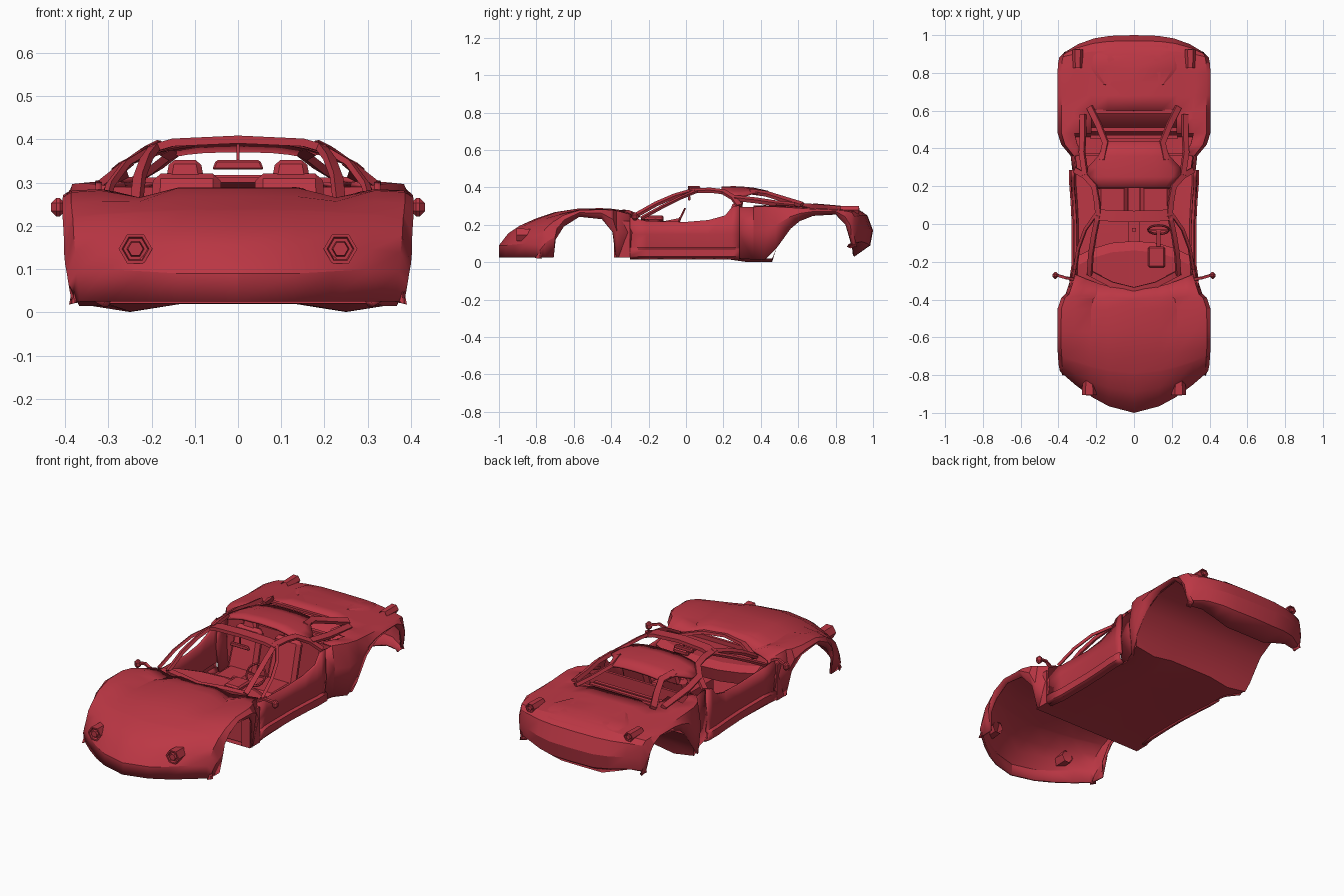
import bpy, bmesh, math
from mathutils import Vector, Matrix

if "Cube" in bpy.data.objects:
    bpy.data.objects.remove(bpy.data.objects["Cube"])

red = bpy.data.materials.new("body red")
red.diffuse_color = (0.50, 0.038, 0.058, 1)
red.use_nodes = True
red.node_tree.nodes["Principled BSDF"].inputs["Base Color"].default_value = red.diffuse_color


def finish(name, bm, thick=0, mirror=False, angle=25):
    """Turn a bmesh into a named object with outward normals."""
    bmesh.ops.remove_doubles(bm, verts=bm.verts, dist=0.0005)
    bmesh.ops.recalc_face_normals(bm, faces=bm.faces)
    if thick:
        c = Vector((0, sum(v.co.y for v in bm.verts) / len(bm.verts), 0.1))
        if sum(f.normal.dot(f.calc_center_median() - c) * f.calc_area() for f in bm.faces) < 0:
            bmesh.ops.reverse_faces(bm, faces=bm.faces)
    me = bpy.data.meshes.new(name)
    bm.to_mesh(me)
    bm.free()
    ob = bpy.data.objects.new(name, me)
    bpy.context.collection.objects.link(ob)
    me.materials.append(red)
    if thick:
        m = ob.modifiers.new("thickness", 'SOLIDIFY')
        m.thickness, m.offset = thick, -1
    if mirror:
        ob.modifiers.new("mirror", 'MIRROR')
    bpy.ops.object.select_all(action='DESELECT')
    ob.select_set(True)
    bpy.context.view_layer.objects.active = ob
    bpy.ops.object.shade_smooth_by_angle(angle=math.radians(angle))
    return ob


def grid(rows, keep=lambda i, j: True):
    bm = bmesh.new()
    vs = [[bm.verts.new(p) for p in r] for r in rows]
    for i in range(len(vs) - 1):
        for j in range(len(vs[0]) - 1):
            if keep(i, j):
                bm.faces.new((vs[i][j], vs[i + 1][j], vs[i + 1][j + 1], vs[i][j + 1]))
    return bm


def block(name, lo, hi, mirror=False, taper=1.0, rot=0, bevel=0.0):
    bm = bmesh.new()
    lo, hi = Vector(lo), Vector(hi)
    bmesh.ops.create_cube(bm, size=1)
    for v in bm.verts:
        k = taper if v.co.z > 0 else 1
        v.co = Vector((v.co.x * (hi.x - lo.x) * k, v.co.y * (hi.y - lo.y), v.co.z * (hi.z - lo.z)))
    if bevel:
        bmesh.ops.bevel(bm, geom=bm.edges[:], offset=bevel, segments=1, affect='EDGES')
    bmesh.ops.rotate(bm, verts=bm.verts, cent=(0, 0, 0), matrix=Matrix.Rotation(rot, 3, 'X'))
    bmesh.ops.translate(bm, verts=bm.verts, vec=(lo + hi) / 2)
    return finish(name, bm, mirror=mirror)


def bar(name, pts, w, t, mirror=True):
    """Sweep a flat rectangular section along a path."""
    bm = bmesh.new()
    pts = [Vector(p) for p in pts]
    rings = []
    for i, p in enumerate(pts):
        d = (pts[min(i + 1, len(pts) - 1)] - pts[max(i - 1, 0)]).normalized()
        up = Vector((0.5, 0, 1)) if mirror else Vector((0, 0, 1))
        s = d.cross(up).normalized()
        n = s.cross(d).normalized()
        rings.append([bm.verts.new(p + s * a * w / 2 + n * b * t / 2)
                      for a, b in ((-1, -1), (1, -1), (1, 1), (-1, 1))])
    for a, b in zip(rings, rings[1:]):
        for k in range(4):
            bm.faces.new((a[k], a[(k + 1) % 4], b[(k + 1) % 4], b[k]))
    bm.faces.new(rings[0])
    bm.faces.new(rings[-1])
    return finish(name, bm, mirror=mirror)


FRAC = (0, 0.34, 0.56, 0.78, 0.95, 1.0, 0.955)


def section(power, y0, y1, zc, zs, w, zb, dip, zm=None):
    """Cross-section from centre line over the fender to the lower edge."""
    zm = zc if zm is None else zm
    zv = (zc, zm, (zm + zs) / 2 - dip, zs - dip * 0.1, zs - 0.006 * (zs > zb), zb + 0.55 * (zs - zb), zb)
    half = [(f * w, y0 + (y1 - y0) * f ** power, z) for f, z in zip(FRAC, zv)]
    return [(-x, y, z) for x, y, z in half[:0:-1]] + half


# Front shell: nose, bonnet and fenders with wheel arches
front = [(-1, -.78, .025, .025, .385, .025, 0), (-1, -.78, .09, .10, .392, .025, 0),
         (-.95, -.76, .155, .145, .396, .025, 0), (-.89, -.74, .195, .185, .40, .025, 0),
         (-.80, -.70, .235, .225, .402, .025, 0),
         (-.79, -.69, .238, .229, .403, .12, 0), (-.70, -.65, .268, .258, .406, .19, .006),
         (-.57, -.57, .288, .284, .406, .243, .02), (-.45, -.45, .289, .288, .405, .23, .028),
         (-.40, -.39, .286, .285, .385, .16, .028), (-.395, -.37, .285, .282, .362, .025, .028),
         (-.35, -.26, .278, .255, .325, .025, .012)]
finish("front_shell", grid([section(1.7, *s) for s in front]), thick=0.012)

# Rear shell: quarter panels, deck and tail, open over the engine
rear = [(.27, .27, .33, .30, .325, .02, 0), (.36, .36, .33, .302, .335, .015, 0),
        (.42, .42, .33, .305, .385, .015, 0), (.48, .48, .33, .303, .404, .07, 0),
        (.56, .56, .325, .298, .405, .18, .004), (.60, .61, .318, .295, .405, .22, .008),
        (.68, .68, .312, .29, .405, .248, .01), (.80, .80, .303, .285, .405, .255, .006),
        (.87, .85, .293, .28, .402, .20, .002), (.92, .88, .284, .274, .396, .10, 0),
        (.97, .89, .25, .25, .388, .095, 0), (1.0, .90, .17, .18, .378, .09, 0),
        (.985, .89, .09, .11, .37, .09, 0, .09), (.90, .87, .03, .085, .36, .085, 0, .03)]


def rear_keep(i, j):
    k = j - 6 if j >= 6 else 5 - j
    return k >= (4, 3, 3, 2, 2)[i] if i < 5 else True


finish("rear_shell", grid([section(3, *s) for s in rear], rear_keep), thick=0.012)

# Doors and sills
door = [(-.30, .325, .24), (-.21, .312, .22), (0, .312, .215), (.12, .318, .225),
        (.21, .325, .25), (.245, .325, .295), (.285, .325, .305)]
rows = [[(w - .015, y, .02), (w + .012, y, .035), (w + .012, y, .068), (w - .004, y, .075),
         (w + .004, y, .15), (w - .002, y, z)] for y, w, z in door]
ob = finish("door", grid(rows))
m = ob.modifiers.new("thickness", 'SOLIDIFY')
m.thickness, m.offset = 0.014, 0
ob.modifiers.new("mirror", 'MIRROR')

# Floor rising into the rear arches, with two shallow keels
prof = [(-.38, .022, .33, 0), (.18, .022, .31, 0), (.32, .02, .315, .018), (.46, .02, .37, .019),
        (.482, .07, .385, 0), (.56, .18, .385, 0), (.66, .238, .385, 0), (.80, .255, .385, 0)]
finish("floor", grid([[(-w, y, z), (-.25, y, z - k), (-.13, y, z), (.13, y, z), (.25, y, z - k), (w, y, z)]
                      for y, z, w, k in prof]))

# Bulkheads
block("front_bulkhead", (-.32, -.36, .03), (.32, -.345, .24))
block("rear_bulkhead", (-.32, .36, .02), (.32, .375, .29))
block("front_arch_wall", (.29, -.385, .025), (.342, -.30, .22), mirror=True)

# Windscreen frame, roof rails and pillars
bar("windscreen_pillar", [(.235, -.27, .25), (.228, -.16, .312), (.212, -.06, .355), (.19, .045, .385)], .026, .016)
bar("window_frame", [(.312, -.24, .235), (.295, -.13, .295), (.258, -.03, .345), (.195, .06, .382)], .016, .014)
bar("header", [(-.2, .05, .378), (-.15, .045, .393), (0, .04, .40), (.15, .045, .393), (.2, .05, .378)],
    .06, .018, mirror=False)
bar("roof_rail", [(.187, .04, .383), (.197, .13, .385), (.21, .20, .377), (.258, .255, .344), (.312, .285, .302)],
    .03, .016)
bar("rear_pillar", [(.17, .34, .378), (.15, .43, .366), (.19, .53, .335), (.235, .62, .308)], .032, .018)
bar("quarter_rail", [(.258, .26, .344), (.275, .38, .33), (.27, .48, .315), (.27, .58, .305)], .03, .02)
bar("screen_base", [(.0, -.35, .272), (.12, -.32, .27), (.235, -.26, .245)], .03, .015)

# Roof panel, curving down at its sides
roof = [(.19, .205, .404), (.25, .25, .407), (.30, .245, .405), (.36, .19, .399), (.44, .15, .382)]
finish("roof_panel", grid([[(w * f, y, z - 3.4 * abs(w * f) ** 3) for f in (-1, -.8, -.5, 0, .5, .8, 1)]
                           for y, w, z in roof]), thick=0.012)

# Cross bars over the engine bay
for i, (y, z, h) in enumerate(((.46, .27, .02), (.50, .275, .022), (.595, .312, .02))):
    block(f"engine_bar_{i + 1}", (-.23, y - h / 2, z - .012), (.23, y + h / 2, z))

# Seats, console and lever
block("seat_cushion", (.032, .02, .05), (.195, .21, .12), mirror=True, bevel=.02)
block("seat_back", (.032, .215, .08), (.205, .265, .325), mirror=True, taper=.9, rot=-.3, bevel=.018)
block("headrest", (.075, .265, .285), (.17, .305, .352), mirror=True, taper=.75, rot=-.2, bevel=.012)
block("console", (-.028, -.20, .035), (.028, .20, .10))
block("gear_lever", (-.01, -.04, .10), (.01, -.02, .19))

# Dashboard
dash = [(0, -.09), (.12, -.10), (.22, -.13), (.30, -.17)]
finish("dashboard", grid([[(x, -.34, .22), (x, y - .05, .232), (x, y, .21), (x, y - .02, .14)] for x, y in dash]),
       mirror=True)
block("gauge_pod", (.075, -.23, .22), (.165, -.12, .25), bevel=.008)

# Steering wheel
tilt = Matrix.Translation((.13, -.03, .235)) @ Matrix.Rotation(math.radians(65), 4, 'X')
rings = []
for i in range(20):
    a = i * math.tau / 20
    rings.append([tilt @ Vector(((.055 + .006 * math.cos(b)) * math.cos(a),
                                 (.055 + .006 * math.cos(b)) * math.sin(a), .006 * math.sin(b)))
                  for b in [k * math.tau / 6 for k in range(7)]])
finish("steering_wheel", grid(rings + rings[:1]))
block("wheel_spoke", (.078, -.037, .231), (.182, -.029, .241))
block("steering_column", (.12, -.15, .205), (.14, -.03, .225), rot=.2)

# Mirrors
block("cabin_mirror", (-.06, .01, .330), (.06, .025, .352), taper=.85, bevel=.004)
block("cabin_mirror_stem", (-.003, .015, .35), (.003, .022, .39))
bar("mirror_arm", [(.30, -.295, .235), (.36, -.285, .262), (.405, -.272, .25)], .014, .012)
block("side_mirror", (.40, -.29, .222), (.432, -.255, .265), mirror=True, bevel=.012)


def hex_lamp(name, centre, r, depth, front_sign, sz=1.0):
    """Six-sided lamp housing along y with a sunken lens and a raised centre."""
    steps = ((r * .9, -depth), (r, 0), (r * .8, 0), (r * .72, -.012), (r * .52, -.012), (r * .45, .002), (.0001, .002))
    rows = [[(centre[0] + rr * math.cos(k * math.tau / 6), centre[1] + front_sign * d,
              centre[2] + rr * sz * math.sin(k * math.tau / 6)) for k in range(7)] for rr, d in steps]
    finish(name, grid(rows), mirror=True)


hex_lamp("headlamp", (.237, -.905, .147), .039, .085, -1)
hex_lamp("tail_lamp", (.298, .925, .280), .028, .10, 1, .9)

# Raised rear deck panel
deck = [(.68, .07, .314), (.74, .17, .309), (.82, .225, .302), (.89, .225, .290), (.945, .19, .268)]
finish("deck_panel", grid([[(-w, y, z - .012), (-w * .9, y, z - .002), (0, y, z + .001), (w * .9, y, z - .002),
                            (w, y, z - .012)] for y, w, z in deck]))
